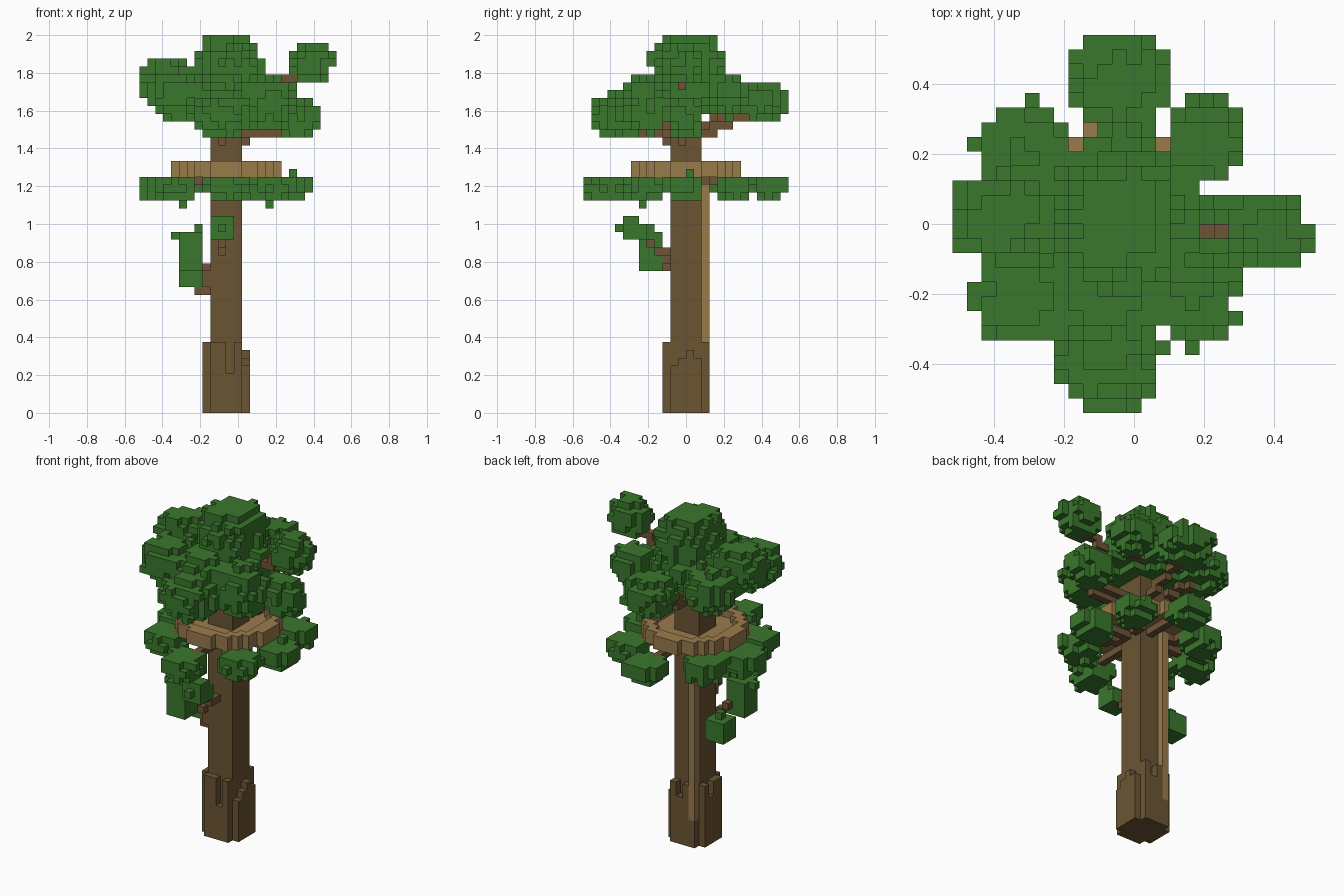
import bpy, bmesh, random
from mathutils import Vector

random.seed(4)
V = 2 / 48                      # edge of one cube
NX, NY, NZ = 25, 26, 48         # grid size in cubes

if "Cube" in bpy.data.objects:
    bpy.data.objects.remove(bpy.data.objects["Cube"])


def material(name, rgb):
    def lin(c):
        c /= 255
        return ((c + 0.055) / 1.055) ** 2.4
    m = bpy.data.materials.new(name)
    m.use_nodes = True
    col = (*[lin(c) for c in rgb], 1)
    m.diffuse_color = col
    m.node_tree.nodes["Principled BSDF"].inputs["Base Color"].default_value = col
    return m


def cell(p):
    return (int((p[0] / V + NX / 2) // 1), int((p[1] / V + NY / 2) // 1), int(p[2] / V // 1))


def centre(c):
    return Vector(((c[0] + .5 - NX / 2) * V, (c[1] + .5 - NY / 2) * V, (c[2] + .5) * V))


def box(x, y, z):
    """Cells in half-open index ranges."""
    return {(i, j, k) for i in range(*x) for j in range(*y) for k in range(*z)}


def limb(a, b):
    """A one-cube-thick line of cells."""
    a, b = Vector(a), Vector(b)
    return {cell(a.lerp(b, t / 40)) for t in range(41)}


def clump(pos, size, z_range, rough=.35):
    """Rounded leaf mass with ragged outer cubes, cut to a height range."""
    cells = set()
    for i, j, k in sorted(box((0, NX), (0, NY), z_range)):
        d = centre((i, j, k)) - Vector(pos)
        r = sum((d[n] / size[n]) ** 2 for n in range(3))
        if r < 1 or (r < 1.3 and random.random() < rough):
            cells.add((i, j, k))
    return cells


def build(name, cells, mat):
    """Mesh of the outer cube faces of a set of cells."""
    bm = bmesh.new()
    verts = {}

    def vert(p):
        if p not in verts:
            verts[p] = bm.verts.new(((p[0] - NX / 2) * V, (p[1] - NY / 2) * V, p[2] * V))
        return verts[p]

    for c in sorted(cells):
        for axis in range(3):
            u, w = (axis + 1) % 3, (axis + 2) % 3
            for side in (0, 1):
                n = list(c)
                n[axis] += 2 * side - 1
                if tuple(n) in cells:
                    continue
                quad = []
                for du, dw in ((0, 0), (1, 0), (1, 1), (0, 1)):
                    p = list(c)
                    p[axis] += side
                    p[u] += du
                    p[w] += dw
                    quad.append(vert(tuple(p)))
                bm.faces.new(quad if side else quad[::-1])
    me = bpy.data.meshes.new(name)
    bm.to_mesh(me)
    bm.free()
    me.materials.append(mat)
    ob = bpy.data.objects.new(name, me)
    bpy.context.collection.objects.link(ob)


leaf = material("leaf green", (57, 119, 43))
bark = material("bark brown", (107, 85, 51))
wood = material("branch brown", (111, 84, 54))
plank = material("plank tan", (153, 123, 75))

# Trunk and the root flare of uneven upright slabs around it
trunk = box((9, 13), (11, 15), (0, 42))
roots = set()
heights = zip((9, 9, 5, 9), (4, 9, 7, 9), (6, 7, 8, 7), (9, 9, 7, 9))
for n, (front, back, left, right) in enumerate(heights):
    roots |= box((9 + n, 10 + n), (10, 11), (0, front))
    roots |= box((9 + n, 10 + n), (15, 16), (0, back))
    roots |= box((13, 14), (11 + n, 12 + n), (0, left))
    roots |= box((8, 9), (11 + n, 12 + n), (0, right))
build("trunk", trunk, bark)
build("roots", roots, bark)

# Ladder strip up the back
build("ladder", box((9, 10), (15, 16), (4, 30)), plank)

# Round platform: thin floor with a raised rim
platform = set()
for i, j, k in box((0, NX), (0, NY), (30, 32)):
    r = ((i - 10.5) ** 2 + (j - 12.5) ** 2) ** .5
    if r < 6.9 and (k == 30 or r > 5.2):
        platform.add((i, j, k))
build("platform", platform - trunk, plank)

# Low ring of leaf clumps, each on a limb below the platform
low = [(-.41, .02), (-.30, .23), (-.04, .44), (.21, .26),
       (.29, -.02), (.18, -.24), (-.06, -.43), (-.33, -.22)]
leaves, limbs = set(), set()
for x, y in low:
    leaves |= clump((x, y, 1.2), (.108, .104, .085), (27, 30), .25)
    limbs |= limb((-.06, 0, 1.23), (-.06 + (x + .06) * .8, y * .8, 1.23))
for nub in ((.29, .02, 1.27), (.165, -.23, 1.1), (-.29, -.23, 1.1), (.165, -.35, 1.19)):
    leaves.add(cell(nub))

# Crown: (position, radii, height range of cubes)
crown = [
    ((-.045, .005, 1.84), (.17, .185, .18), (40, 48)),
    ((-.05, 0, 1.69), (.25, .235, .12), (38, 43)),
    ((-.38, .02, 1.75), (.14, .12, .13), (38, 45)),
    ((-.32, .21, 1.66), (.14, .13, .10), (37, 43)),
    ((-.33, -.21, 1.68), (.13, .125, .12), (37, 43)),
    ((-.08, -.35, 1.58), (.15, .15, .12), (35, 41)),
    ((-.10, -.21, 1.64), (.17, .14, .15), (35, 43)),
    ((-.04, .40, 1.65), (.14, .145, .10), (37, 42)),
    ((.20, .23, 1.70), (.105, .105, .11), (38, 43)),
    ((.31, -.01, 1.56), (.12, .09, .11), (35, 40)),
    ((.17, -.20, 1.63), (.125, .125, .15), (36, 43)),
    ((.39, -.02, 1.855), (.11, .10, .105), (42, 47)),
]
for pos, size, zr in crown:
    leaves |= clump(pos, size, zr)
    start = (-.06, 0, 1.43 if pos[2] < 1.7 else 1.62)
    limbs |= limb(start, (pos[0], pos[1], pos[2] - .04))
leaves |= {cell((x, 0, 1.98)) for x in (-.12, 0, .04)}
leaves |= {cell(p) for p in ((-.5, .02, 1.8), (.5, -.01, 1.85), (-.04, .52, 1.65),
                            (-.04, -.52, 1.19), (-.04, .52, 1.19), (-.5, .02, 1.19))}
limbs |= limb((.02, -.1, 1.48), (.21, -.1, 1.48))

# Side twigs lower on the trunk, with their leaves
limbs |= {(10, 10, 20), (10, 9, 20), (10, 8, 21), (10, 7, 22)}
limbs |= {(8, 12, 15), (7, 12, 15), (8, 11, 16), (8, 11, 17), (8, 10, 18), (7, 10, 19)}
leaves |= box((5, 8), (12, 15), (16, 19)) | box((5, 8), (7, 10), (18, 23))
leaves |= box((9, 12), (5, 8), (22, 24)) | box((9, 12), (5, 7), (24, 25))
leaves |= {(4, 8, 22), (10, 4, 23), (7, 8, 23), (6, 13, 19)}

build("branches", limbs - trunk - platform, wood)
build("foliage", leaves - trunk - limbs - platform, leaf)
